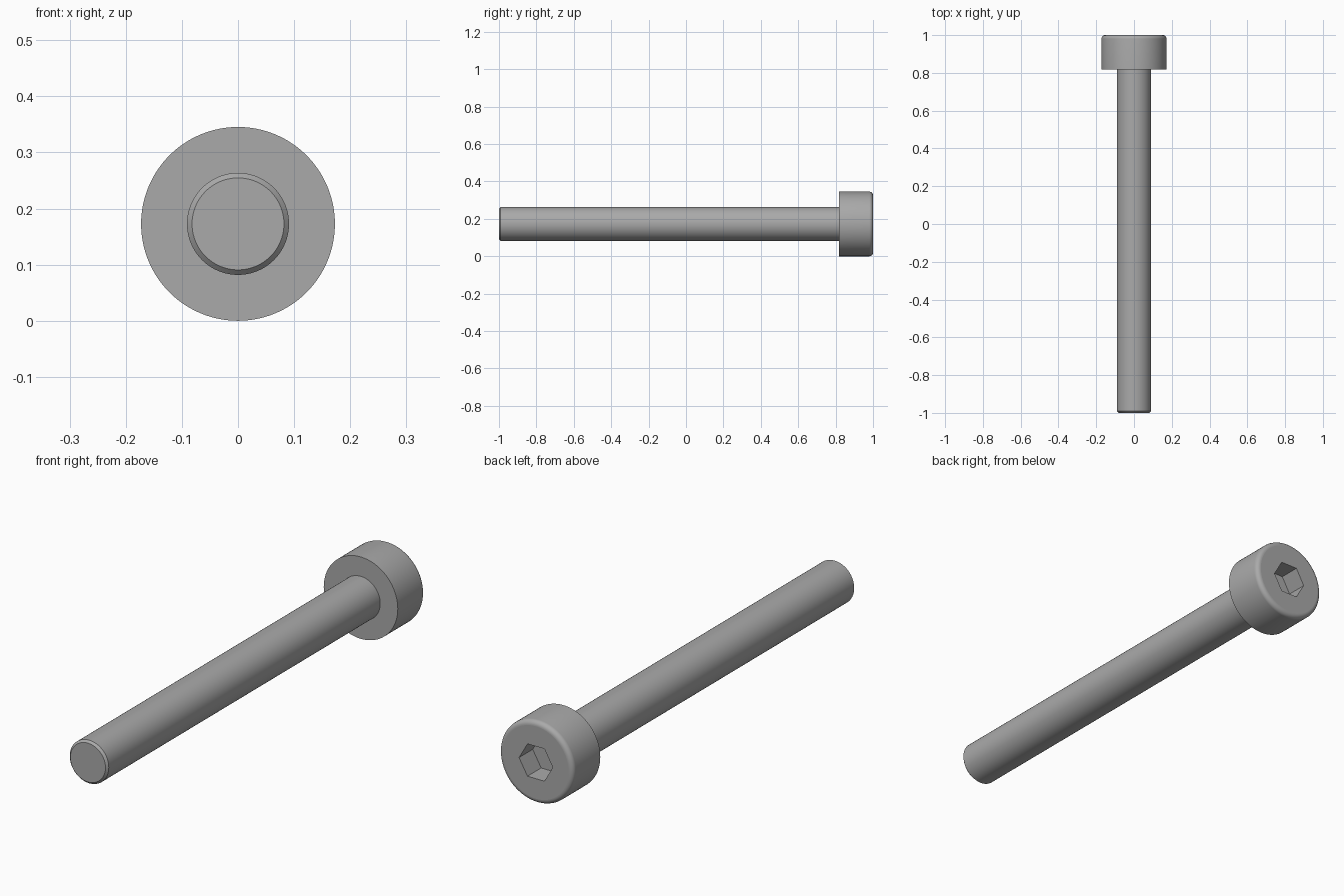
import bpy, bmesh, math
from mathutils import Matrix, Vector

if "Cube" in bpy.data.objects:
    bpy.data.objects.remove(bpy.data.objects["Cube"], do_unlink=True)

HEAD_R, SHANK_R = 0.1727, 0.0909
HEAD_Y = 0.818            # underside of the head
FILLET, CHAMFER = 0.02, 0.009
HEX_R, HEX_DEPTH = 0.0787, 0.091
SIDES = 128

steel = bpy.data.materials.new("grey steel")
steel.use_nodes = True
colour = (0.4, 0.4, 0.4, 1)
steel.diffuse_color = colour
steel.node_tree.nodes["Principled BSDF"].inputs["Base Color"].default_value = colour


def finish(name, bm):
    """Turn a bmesh into an object, smooth on its curved faces only."""
    bmesh.ops.remove_doubles(bm, verts=bm.verts, dist=1e-6)
    bmesh.ops.recalc_face_normals(bm, faces=bm.faces)
    mesh = bpy.data.meshes.new(name)
    bm.to_mesh(mesh)
    bm.free()
    mesh.materials.append(steel)
    obj = bpy.data.objects.new(name, mesh)
    bpy.context.collection.objects.link(obj)
    return obj


def lathe(name, profile):
    """Revolve (radius, y) points about the screw axis."""
    bm = bmesh.new()
    axis = Vector((0, 0, HEAD_R))
    verts = [bm.verts.new((r, y, HEAD_R)) for r, y in profile]
    edges = [bm.edges.new(pair) for pair in zip(verts, verts[1:])]
    bmesh.ops.spin(bm, geom=verts + edges, cent=axis, axis=(0, 1, 0),
                   angle=math.tau, steps=SIDES)
    return finish(name, bm)


def shade(obj):
    bpy.ops.object.select_all(action="DESELECT")
    obj.select_set(True)
    bpy.context.view_layer.objects.active = obj
    bpy.ops.object.shade_smooth_by_angle(angle=math.radians(30))
    for face in obj.data.polygons:
        if abs(face.normal.y) > 0.999:
            face.use_smooth = False


# Shank with a chamfered tip
shank = lathe("shank", [(0, -1), (SHANK_R - CHAMFER, -1),
                        (SHANK_R, -1 + CHAMFER), (SHANK_R, HEAD_Y + 0.01)])

# Cylindrical head with a rounded outer rim
rim = [(HEAD_R - FILLET + FILLET * math.cos(a), 1 - FILLET + FILLET * math.sin(a))
       for a in (math.pi / 2 * i / 8 for i in range(9))]
head = lathe("head", [(0, HEAD_Y), (HEAD_R, HEAD_Y)] + rim + [(0, 1)])

# Hexagonal drive socket, corners up and down
bm = bmesh.new()
turn = (Matrix.Translation((0, 1, HEAD_R)) @ Matrix.Rotation(math.pi / 2, 4, "X")
        @ Matrix.Rotation(math.pi / 6, 4, "Z"))
bmesh.ops.create_cone(bm, cap_ends=True, segments=6, radius1=HEX_R, radius2=HEX_R,
                      depth=2 * HEX_DEPTH, matrix=turn)
cutter = finish("socket_cutter", bm)
cutter.hide_render = True
cut = head.modifiers.new("socket", "BOOLEAN")
cut.operation, cut.solver, cut.object = "DIFFERENCE", "EXACT", cutter
bpy.context.view_layer.objects.active = head
bpy.ops.object.modifier_apply(modifier=cut.name)
bpy.data.objects.remove(cutter, do_unlink=True)

for part in (shank, head):
    shade(part)
